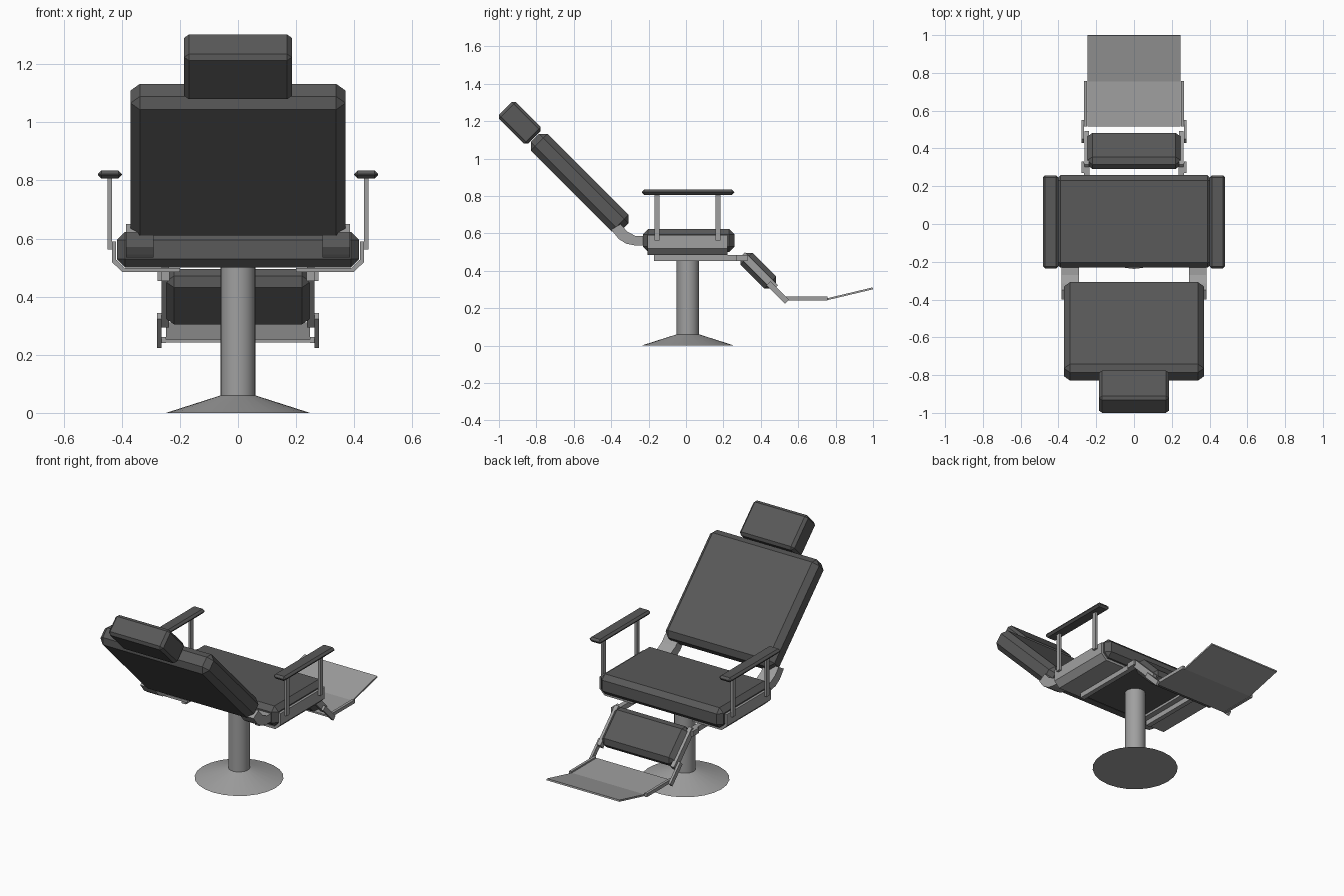
import bpy, bmesh, math
from mathutils import Matrix

if "Cube" in bpy.data.objects:
    bpy.data.objects.remove(bpy.data.objects["Cube"])

dark = bpy.data.materials.new("dark_upholstery")
dark.diffuse_color = (0.1, 0.1, 0.1, 1)
dark.use_nodes = True
dark.node_tree.nodes["Principled BSDF"].inputs["Base Color"].default_value = dark.diffuse_color
metal = bpy.data.materials.new("grey_metal")
metal.diffuse_color = (0.35, 0.35, 0.35, 1)
metal.use_nodes = True
metal.node_tree.nodes["Principled BSDF"].inputs["Base Color"].default_value = metal.diffuse_color
TILT = math.radians(45)


def finish(name, bm, mat):
    bmesh.ops.recalc_face_normals(bm, faces=bm.faces)
    me = bpy.data.meshes.new(name)
    bm.to_mesh(me)
    bm.free()
    ob = bpy.data.objects.new(name, me)
    bpy.context.collection.objects.link(ob)
    me.materials.append(mat)
    return ob


def box(name, size, loc, tilt=0, bevel=0, mat=metal):
    bm = bmesh.new()
    bmesh.ops.create_cube(bm, size=1, matrix=Matrix.Diagonal((*size, 1)))
    if bevel:
        bmesh.ops.bevel(bm, geom=bm.edges[:], offset=bevel, segments=1,
                        affect='EDGES', profile=0.5)
    ob = finish(name, bm, mat)
    ob.location = loc
    ob.rotation_euler.x = tilt
    return ob


def prism(name, pts, a, b, axis, mat=metal):
    """Extrude a 2D profile from a to b; axis 'x' takes (y,z), 'y' takes (x,z)."""
    bm = bmesh.new()
    put = (lambda p, t: (t, p[0], p[1])) if axis == 'x' else (lambda p, t: (p[0], t, p[1]))
    lo = [bm.verts.new(put(p, a)) for p in pts]
    hi = [bm.verts.new(put(p, b)) for p in pts]
    bm.faces.new(lo)
    bm.faces.new(hi)
    n = len(pts)
    for i in range(n):
        j = (i + 1) % n
        bm.faces.new((lo[i], lo[j], hi[j], hi[i]))
    return finish(name, bm, mat)


# Pedestal: flared foot and column in one turned profile
bm = bmesh.new()
N = 24
rings = [[bm.verts.new((r * math.cos(k * math.tau / N), 0.01 + r * math.sin(k * math.tau / N), z))
          for k in range(N)] for r, z in [(0.248, 0), (0.06, 0.06), (0.06, 0.505)]]
for r0, r1 in zip(rings, rings[1:]):
    for k in range(N):
        bm.faces.new((r0[k], r0[(k + 1) % N], r1[(k + 1) % N], r1[k]))
bm.faces.new(rings[0])
bm.faces.new(rings[-1])
ped = finish("pedestal", bm, metal)
bpy.context.view_layer.objects.active = ped
ped.select_set(True)
bpy.ops.object.shade_smooth_by_angle(angle=math.radians(30))

# Cushions
box("seat", (0.834, 0.49, 0.122), (0, 0.014, 0.562), 0, 0.028, dark)
box("backrest", (0.74, 0.125, 0.677), (0, -0.5685, 0.871), TILT, 0.032, dark)
u, n = 1.47, 0.214
box("headrest", (0.37, 0.127, 0.22), (0, (n - u) / 2 ** .5, (n + u) / 2 ** .5), TILT, 0.016, dark)
box("leg_pad", (0.497, 0.09, 0.235), (0, 0.387, 0.4), TILT, 0.028, dark)

# Footplate, bent up at the toe
prism("footplate", [(0.515, 0.243), (0.757, 0.243), (1.0, 0.301), (0.998, 0.311),
                    (0.755, 0.253), (0.515, 0.253)], -0.247, 0.247, 'x')

for s, side in ((-1, "left"), (1, "right")):
    # Armrest: bent sheet bracket, two posts, padded top
    prism(f"arm_bracket_{side}", [(s * x, z) for x, z in
          [(0.2, 0.484), (0.397, 0.484), (0.434, 0.519), (0.434, 0.59),
           (0.419, 0.59), (0.419, 0.527), (0.39, 0.499), (0.2, 0.499)]], -0.205, 0.222, 'y')
    for y, end in ((-0.155, "rear"), (0.172, "front")):
        box(f"arm_post_{end}_{side}", (0.015, 0.027, 0.255), (s * 0.441, y, 0.69))
    box(f"arm_pad_{side}", (0.082, 0.494, 0.028), (s * 0.441, 0.011, 0.82), 0, 0.012, dark)

    # Curved strap joining seat and backrest
    prism(f"back_strap_{side}",
          [(-0.15, 0.535), (-0.27, 0.535), (-0.32, 0.545), (-0.36, 0.57), (-0.40, 0.62),
           (-0.35, 0.65), (-0.315, 0.61), (-0.27, 0.586), (-0.15, 0.586)],
          s * 0.29, s * 0.385, 'x')

    # Under-seat rail, leg-pad bar, hinge links and footplate side bar
    box(f"seat_rail_{side}", (0.03, 0.49, 0.032), (s * 0.25, 0.075, 0.469))
    box(f"rail_hinge_{side}", (0.013, 0.06, 0.032), (s * 0.271, 0.3, 0.469))
    box(f"leg_bar_{side}", (0.025, 0.04, 0.25), (s * 0.25, 0.39, 0.397), TILT)
    box(f"foot_link_{side}", (0.014, 0.03, 0.14), (s * 0.271, 0.49, 0.284), TILT)
    box(f"foot_bar_{side}", (0.016, 0.24, 0.021), (s * 0.256, 0.637, 0.251))
